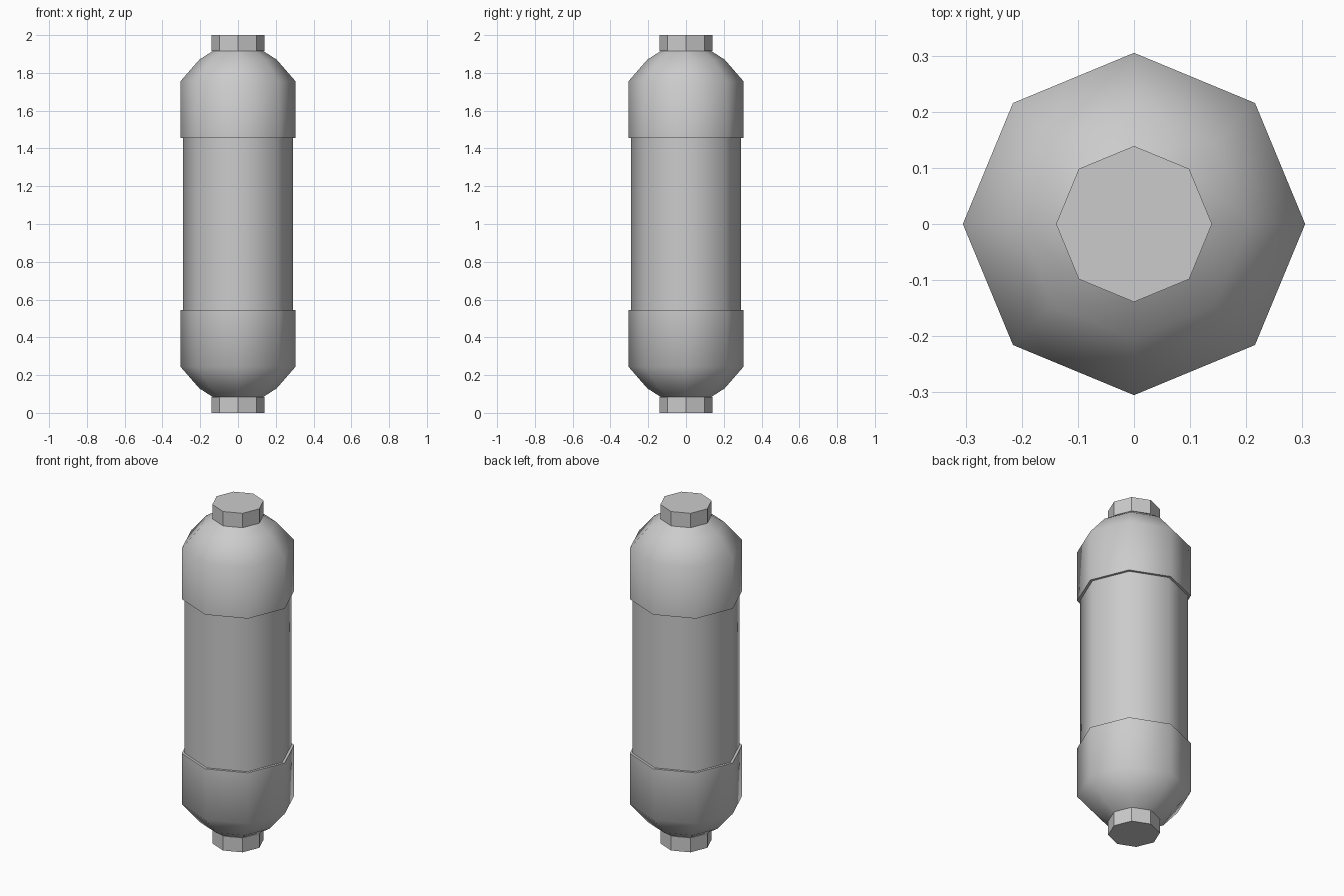
import bpy, bmesh
from math import cos, sin, pi

if "Cube" in bpy.data.objects:
    bpy.data.objects.remove(bpy.data.objects["Cube"])

SIDES = 8


def lathe(name, profile, smooth):
    """Closed eight-sided solid from (radius, z) points listed bottom to top."""
    bm = bmesh.new()
    rings = [[bm.verts.new((r * cos(2 * pi * i / SIDES), r * sin(2 * pi * i / SIDES), z))
              for i in range(SIDES)] for r, z in profile]
    for lo, hi in zip(rings, rings[1:]):
        for i in range(SIDES):
            j = (i + 1) % SIDES
            f = bm.faces.new((lo[i], lo[j], hi[j], hi[i]))
            f.smooth = smooth
    # Flat ends with sharp rims
    ends = [bm.faces.new(rings[0][::-1]), bm.faces.new(rings[-1])]
    for f in ends:
        for e in f.edges:
            e.smooth = False
    bmesh.ops.recalc_face_normals(bm, faces=bm.faces)
    mesh = bpy.data.meshes.new(name)
    bm.to_mesh(mesh)
    bm.free()
    ob = bpy.data.objects.new(name, mesh)
    bpy.context.collection.objects.link(ob)
    return ob


# Domed sleeve and end fitting, as heights above the middle
DOME = [(0.305, 0.455), (0.305, 0.755), (0.205, 0.87), (0.135, 0.915)]
FITTING = [(0.139, 0.915), (0.139, 1.0)]


def at_end(profile, sign):
    pts = [(r, 1 + sign * h) for r, h in profile]
    return pts if sign > 0 else pts[::-1]


# Central cylinder
lathe("central_tube", [(0.29, 0.545), (0.29, 1.455)], True)

# Matching ends
for label, sign in (("upper", 1), ("lower", -1)):
    lathe(label + "_domed_cap", at_end(DOME, sign), True)
    lathe(label + "_end_fitting", at_end(FITTING, sign), False)
